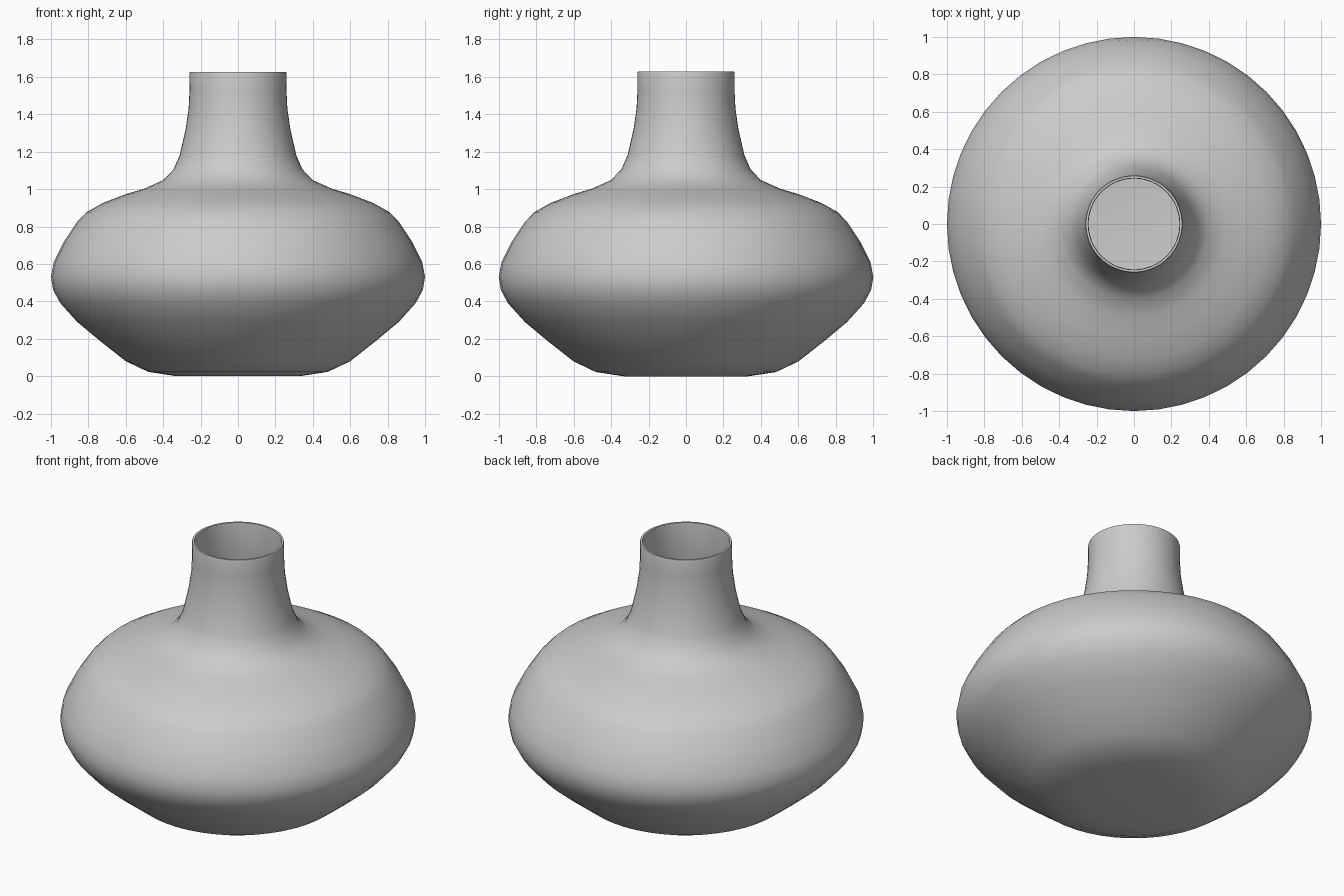
import bpy, bmesh, math

if "Cube" in bpy.data.objects:
    bpy.data.objects.remove(bpy.data.objects["Cube"])

SEGMENTS = 48

# outer silhouette (radius, height) from foot to rim
outer = [(0.33, 0.0), (0.48, 0.023), (0.60, 0.08), (0.74, 0.19), (0.86, 0.29),
         (0.95, 0.39), (0.988, 0.46), (1.0, 0.53), (0.985, 0.61), (0.93, 0.72),
         (0.86, 0.825), (0.81, 0.877), (0.72, 0.927), (0.60, 0.973), (0.50, 1.003),
         (0.40, 1.048), (0.345, 1.105), (0.312, 1.18), (0.28, 1.32), (0.264, 1.43),
         (0.259, 1.53), (0.26, 1.615), (0.257, 1.627)]

# inner wall: outer silhouette pushed inward along its normal
WALL = 0.016
inner = []
for i in range(1, len(outer) - 1):
    (r0, z0), (r1, z1) = outer[i - 1], outer[i + 1]
    d = math.hypot(r1 - r0, z1 - z0)
    r, z = outer[i]
    inner.append((r - WALL * (z1 - z0) / d, z + WALL * (r1 - r0) / d))
inner = [(0.33, WALL)] + inner + [(0.245, 1.627)]
profile = outer + inner[::-1]

# lathe the profile, with a closed foot outside and a floor inside
bm = bmesh.new()
angles = [2 * math.pi * i / SEGMENTS for i in range(SEGMENTS)]
rings = [[bm.verts.new((r * math.cos(a), r * math.sin(a), z)) for a in angles]
         for r, z in profile]
for low, high in zip(rings, rings[1:]):
    for i in range(SEGMENTS):
        j = (i + 1) % SEGMENTS
        bm.faces.new((low[i], low[j], high[j], high[i]))
bm.faces.new(rings[0][::-1])
bm.faces.new(rings[-1])
bmesh.ops.recalc_face_normals(bm, faces=bm.faces)
mesh = bpy.data.meshes.new("vase")
bm.to_mesh(mesh)
bm.free()

vase = bpy.data.objects.new("vase", mesh)
bpy.context.collection.objects.link(vase)
bpy.context.view_layer.objects.active = vase
vase.select_set(True)
bpy.ops.object.shade_smooth_by_angle(angle=math.radians(40))
